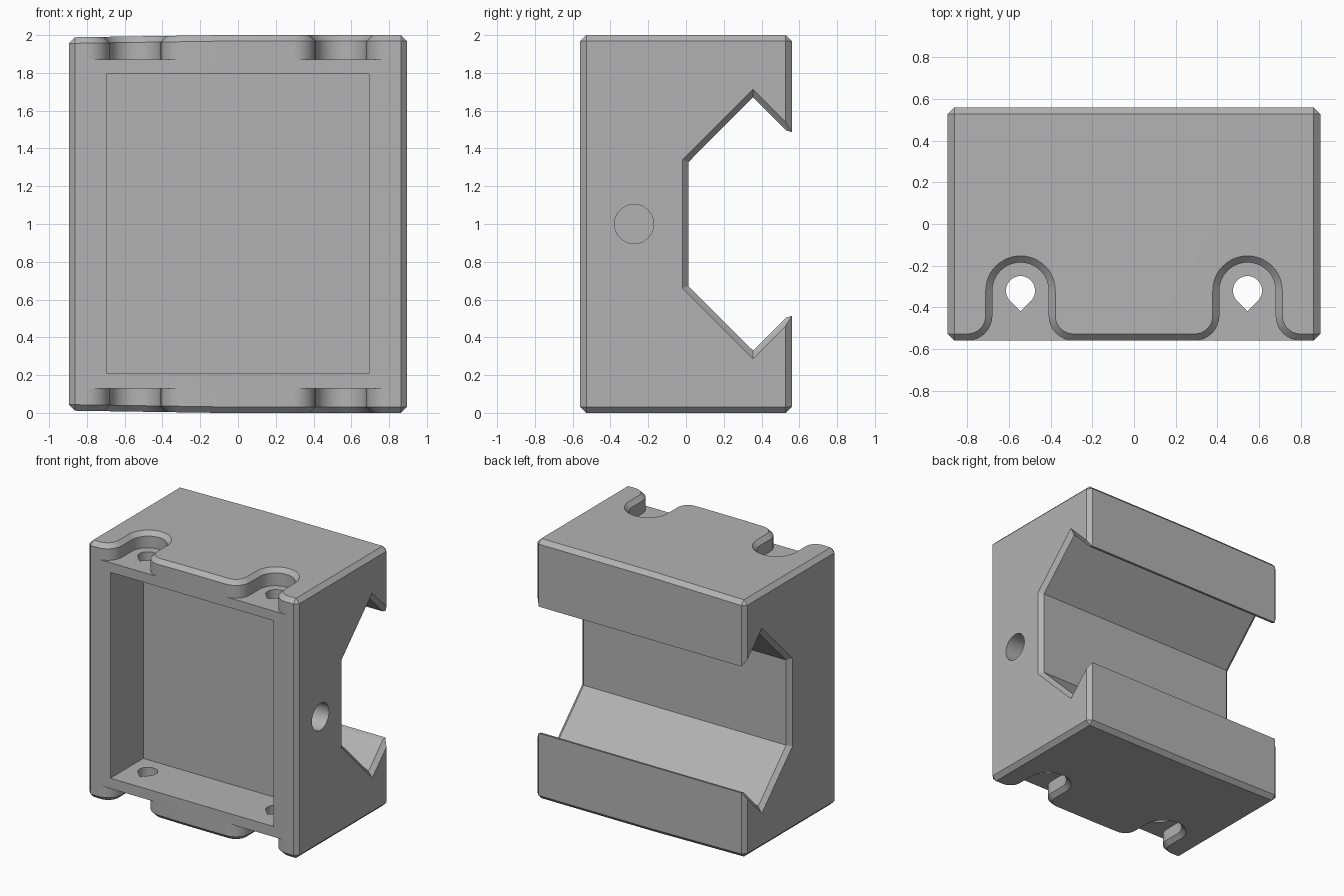
import bpy, bmesh
from math import sin, cos, pi, radians

cube = bpy.data.objects.get("Cube")
if cube:
    bpy.data.objects.remove(cube, do_unlink=True)

X, Y, H = 0.895, 0.56, 2.0      # half width, half depth, height
C = 0.032                       # edge chamfer
LEDGE = 0.13                    # depth of the screw notches
NOTCH_X, NOTCH_Y, NOTCH_R, FILLET = 0.545, -0.32, 0.135, 0.12

grey = bpy.data.materials.new("plain_grey")
grey.use_nodes = True
colour = (0.45, 0.45, 0.45, 1)
grey.diffuse_color = colour
grey.node_tree.nodes["Principled BSDF"].inputs["Base Color"].default_value = colour


def finish(bm, name):
    bmesh.ops.recalc_face_normals(bm, faces=bm.faces)
    mesh = bpy.data.meshes.new(name)
    bm.to_mesh(mesh)
    bm.free()
    mesh.materials.append(grey)
    obj = bpy.data.objects.new(name, mesh)
    bpy.context.collection.objects.link(obj)
    return obj


def bridge(bm, a, b):
    for i in range(len(a)):
        j = (i + 1) % len(a)
        bm.faces.new((a[i], a[j], b[j], b[i]))


def loft(name, loops):
    """Closed solid through loops with equal point counts."""
    bm = bmesh.new()
    rings = [[bm.verts.new(p) for p in loop] for loop in loops]
    for a, b in zip(rings, rings[1:]):
        bridge(bm, a, b)
    bm.faces.new(rings[0])
    bm.faces.new(rings[-1])
    return finish(bm, name)


def arc(cx, cy, r, start, end, n):
    angles = [radians(start + (end - start) * i / n) for i in range(n + 1)]
    return [(cx + r * cos(a), cy + r * sin(a)) for a in angles]


def notch(cx, d):
    """Notch outline from left to right, moved d into the body."""
    r = FILLET - d
    fx, fy = NOTCH_R + FILLET, -Y + FILLET
    return (arc(cx - fx, fy, r, -90, 0, 8)
            + arc(cx, NOTCH_Y, NOTCH_R + d, 180, 0, 24)
            + arc(cx + fx, fy, r, 180, 270, 8))


def outline(d):
    left, right = notch(-NOTCH_X, d), notch(NOTCH_X, d)
    x, y, xc, yc = X - d, Y - d, X - C, Y - C
    corners = [(xc, -y), (x, -yc), (x, yc), (xc, y),
               (-xc, y), (-x, yc), (-x, -yc), (-xc, -y)]
    return left + right + corners, len(left)


# Body: notched ends joined by a plain middle
bm = bmesh.new()
full, n = outline(0)
inset, _ = outline(C)
mids = []
for end, inward in ((0, 1), (H, -1)):
    rings = [[bm.verts.new((px, py, end + inward * z)) for px, py in pts]
             for pts, z in ((inset, 0), (full, C), (full, LEDGE))]
    bridge(bm, rings[0], rings[1])
    bridge(bm, rings[1], rings[2])
    bm.faces.new(rings[0])
    for k in (0, n):                      # notch floors
        bm.faces.new(rings[2][k:k + n])
    ring = rings[2]
    mids.append([ring[0], ring[n - 1], ring[n]] + ring[2 * n - 1:])
bridge(bm, *mids)
bmesh.ops.remove_doubles(bm, verts=bm.verts, dist=1e-5)

# Slight taper of the ends toward one side
bmesh.ops.bisect_plane(bm, geom=bm.verts[:] + bm.edges[:] + bm.faces[:],
                       plane_co=(-0.1, 0, 0), plane_no=(1, 0, 0))
for v in bm.verts:
    if abs(v.co.z - 1) > 0.9 and v.co.x < -0.1:
        v.co.z += 0.015 * (v.co.x + 0.1) * (1 if v.co.z > 1 else -1)
body = finish(bm, "body")


# Dovetail slot across the back, with chamfered mouths
def slot(x, wall, half_wall, apex, lip):
    half = [(wall, half_wall), (0.355, apex), (0.53, lip), (Y, lip - 0.008), (0.7, lip - 0.008)]
    pts = half + [(y, -z) for y, z in reversed(half)]
    return [(x, y, 1 + z) for y, z in pts]


inner = (0.013, 0.328, 0.67, 0.495)
outer = (-0.019, 0.34, 0.714, 0.539)
cutters = [loft("slot_cutter", [slot(-X - 0.001, *outer), slot(-X + C, *inner),
                                slot(X - C, *inner), slot(X + 0.001, *outer)])]

# Rectangular pocket in the front
px, py = 0.695, -0.16
cutters.append(loft("pocket_cutter", [
    [(-px, y, 0.21), (px, y, 0.21), (px, y, 1.795), (-px, y, 1.795)] for y in (-0.7, py)]))

# Teardrop screw holes through both ends
for side in (-1, 1):
    hx, r = side * NOTCH_X, 0.07
    drop = arc(hx, NOTCH_Y, r, -45, 225, 30) + [(hx, NOTCH_Y - r * 2 ** 0.5)]
    cutters.append(loft("screw_hole_cutter", [[(a, b, z) for a, b in drop] for z in (-0.1, H + 0.1)]))

# Round cable hole in one side wall
ring = arc(-0.275, 1, 0.104, 0, 350, 35)
cutters.append(loft("cable_hole_cutter", [[(x, a, b) for a, b in ring] for x in (0.6, 1)]))

bpy.context.view_layer.objects.active = body
for cutter in cutters:
    cutter.hide_render = True
    mod = body.modifiers.new("cut", "BOOLEAN")
    mod.operation = "DIFFERENCE"
    mod.solver = "EXACT"
    mod.object = cutter
    bpy.ops.object.modifier_apply(modifier=mod.name)
    bpy.data.objects.remove(cutter, do_unlink=True)

bpy.ops.object.select_all(action="DESELECT")
body.select_set(True)
bpy.ops.object.shade_smooth_by_angle(angle=radians(25))
